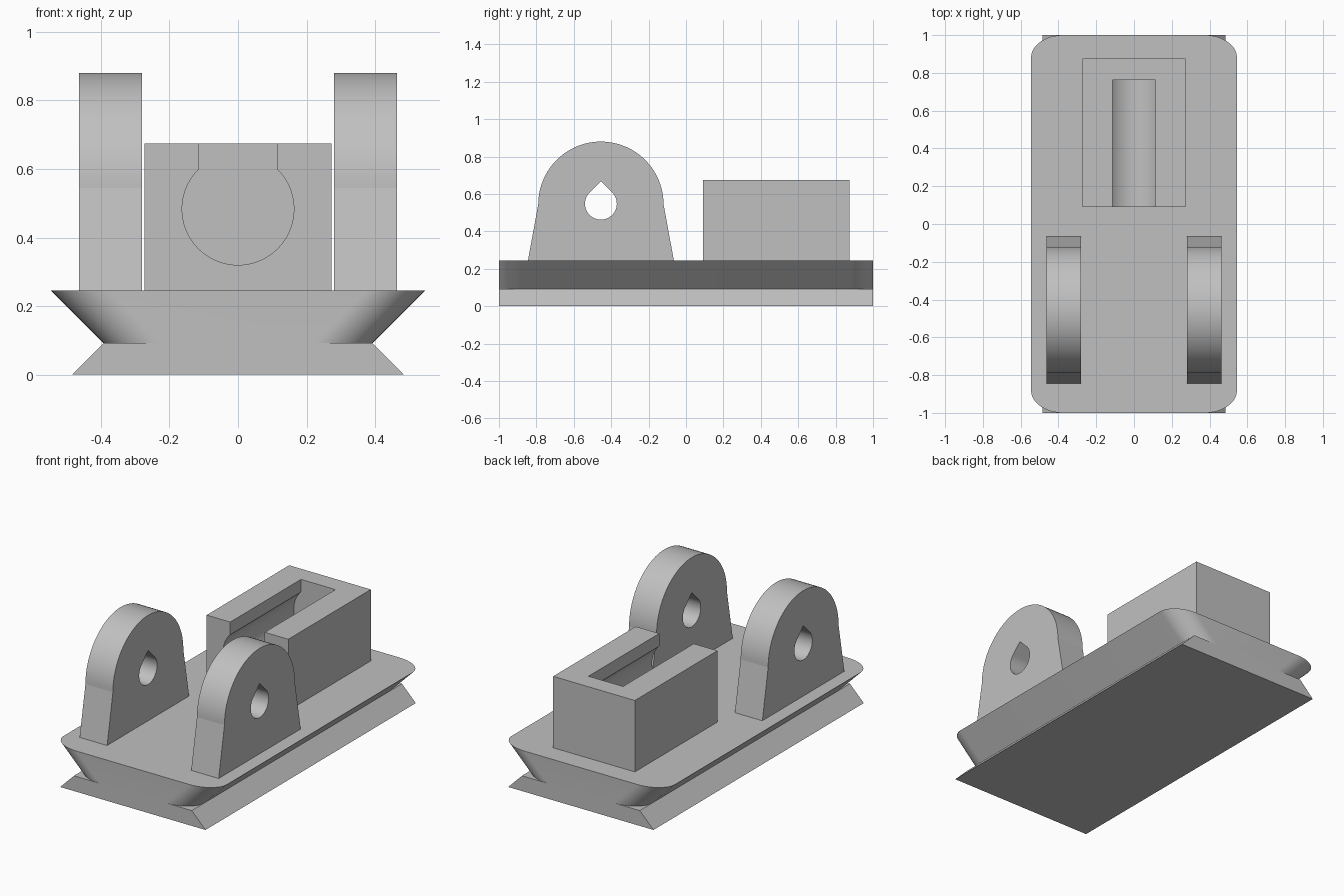
import bpy, bmesh
from math import sin, cos, pi, sqrt

cube = bpy.data.objects.get("Cube")
if cube:
    bpy.data.objects.remove(cube, do_unlink=True)

grey = bpy.data.materials.new("plain grey")
grey.use_nodes = True
colour = (0.53, 0.53, 0.53, 1)
grey.diffuse_color = colour
grey.node_tree.nodes["Principled BSDF"].inputs["Base Color"].default_value = colour


def loft(name, start, end):
    """Closed solid between two matching outlines."""
    bm = bmesh.new()
    a = [bm.verts.new(p) for p in start]
    b = [bm.verts.new(p) for p in end]
    bm.faces.new(a)
    bm.faces.new(b)
    for i in range(len(a)):
        j = (i + 1) % len(a)
        bm.faces.new((a[i], a[j], b[j], b[i]))
    bmesh.ops.recalc_face_normals(bm, faces=bm.faces)
    mesh = bpy.data.meshes.new(name)
    bm.to_mesh(mesh)
    bm.free()
    mesh.materials.append(grey)
    obj = bpy.data.objects.new(name, mesh)
    bpy.context.collection.objects.link(obj)
    return obj


def along_x(name, outline, x0, x1):
    return loft(name, [(x0, y, z) for y, z in outline], [(x1, y, z) for y, z in outline])


def along_y(name, outline, y0, y1):
    return loft(name, [(x, y0, z) for x, z in outline], [(x, y1, z) for x, z in outline])


def arc(cx, cz, r, a0, a1, n, ry=None):
    ry = r if ry is None else ry
    return [(cx + r * cos(a0 + (a1 - a0) * i / n),
             cz + ry * sin(a0 + (a1 - a0) * i / n)) for i in range(n + 1)]


def combine(obj, other, operation):
    mod = obj.modifiers.new("combine", "BOOLEAN")
    mod.operation = operation
    mod.solver = "EXACT"
    mod.object = other
    bpy.context.view_layer.objects.active = obj
    bpy.ops.object.modifier_apply(modifier=mod.name)
    bpy.data.objects.remove(other, do_unlink=True)


def smooth(obj):
    bpy.ops.object.select_all(action="DESELECT")
    obj.select_set(True)
    bpy.context.view_layer.objects.active = obj
    bpy.ops.object.shade_smooth_by_angle(angle=0.14)


# Base: a square-cornered foot under a flared plate with rounded corners
WAIST, DECK = 0.092, 0.245


def rounded_outline(half, z, rx=0.17, ry=0.12):
    pts = []
    for k, (sx, sy) in enumerate(((1, 1), (-1, 1), (-1, -1), (1, -1))):
        pts += arc(sx * (half - rx), sy * (1 - ry), rx, k * pi / 2, (k + 1) * pi / 2, 16, ry)
    return [(x, y, z) for x, y in pts]


base = along_y("base", [(-0.484, 0), (0.484, 0), (0.392, WAIST), (-0.392, WAIST)], -1, 1)
plate = loft("flared_plate", rounded_outline(0.392, WAIST), rounded_outline(0.545, DECK))
combine(base, plate, "UNION")
smooth(base)

# Lugs: tapered sides, round top and a teardrop pin hole
CY, CZ = -0.455, 0.545
lug_outline = [(CY - 0.39, DECK), (CY + 0.39, DECK)] + arc(CY, CZ, 0.335, 0, pi, 48)
hole_r = 0.085
tear = arc(CY, CZ + 0.003, hole_r, 3 * pi / 4, 9 * pi / 4, 48)
tear.append((CY, CZ + 0.003 + hole_r * sqrt(2)))
for side, x0, x1 in (("left", 0.28, 0.463), ("right", -0.463, -0.28)):
    lug = along_x(side + "_lug", lug_outline, x0, x1)
    combine(lug, along_x("pin_hole", tear, x0 - 0.1, x1 + 0.1), "DIFFERENCE")
    smooth(lug)

# Socket block: keyhole channel open at the front and the top
TOP = 0.675
block = along_y("socket_block", [(-0.272, DECK), (0.272, DECK), (0.272, TOP), (-0.272, TOP)],
                0.09, 0.875)
R, NECK, HZ = 0.163, 0.115, 0.483
neck_z = sqrt(R * R - NECK * NECK)
a = math_angle = pi / 2 - sin(0)
from math import atan2
a = atan2(neck_z, NECK)
keyhole = arc(0, HZ, R, pi - a, 2 * pi + a, 64) + [(NECK, TOP + 0.1), (-NECK, TOP + 0.1)]
combine(block, along_y("keyhole_channel", keyhole, -0.1, 0.763), "DIFFERENCE")
smooth(block)
